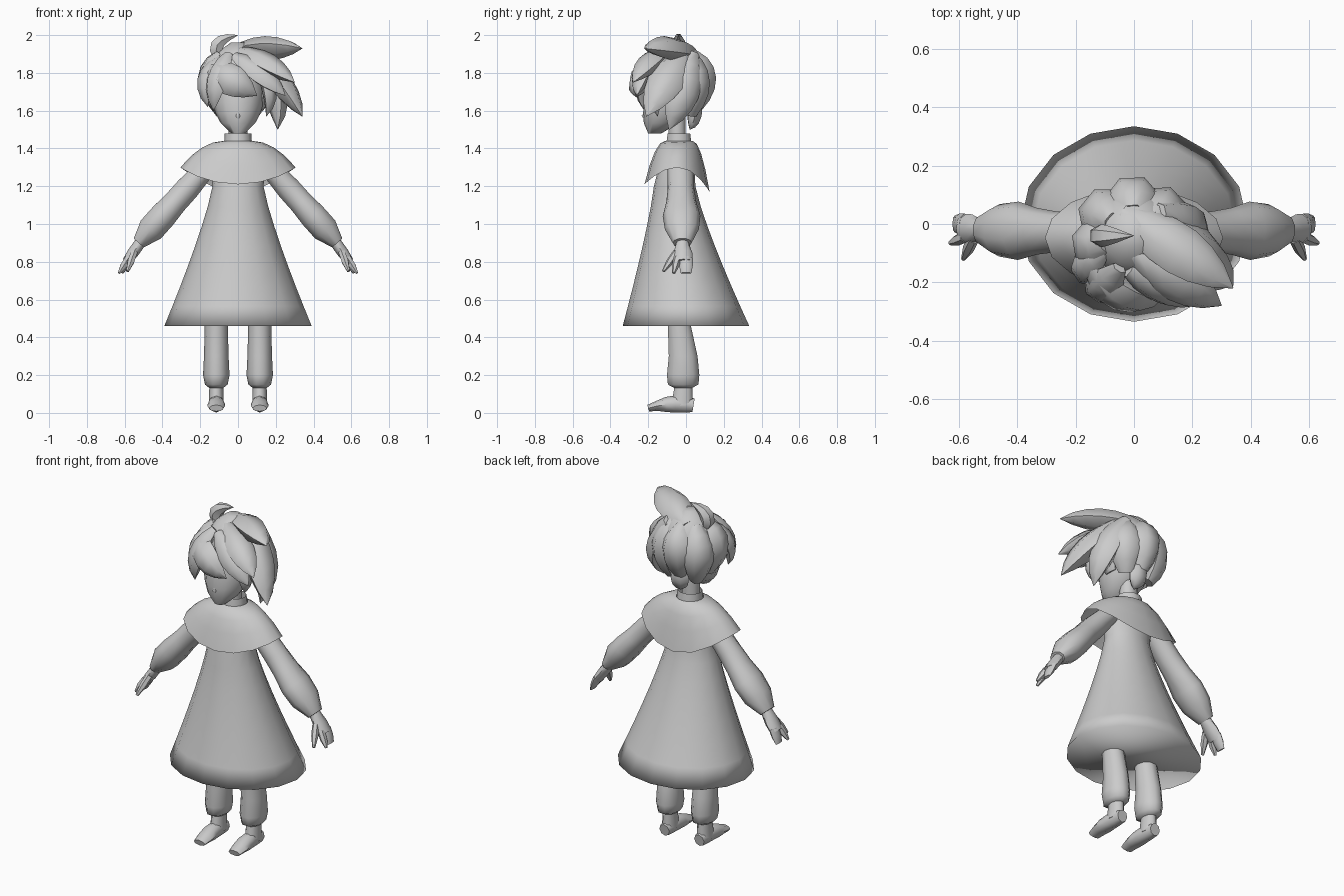
import bpy, math
from mathutils import Vector

if "Cube" in bpy.data.objects:
    bpy.data.objects.remove(bpy.data.objects["Cube"])

tone = (0.6, 0.6, 0.6, 1)
grey = bpy.data.materials.new("soft_grey")
grey.use_nodes = True
grey.diffuse_color = tone
grey.node_tree.nodes["Principled BSDF"].inputs["Base Color"].default_value = tone

ACROSS = Vector((1, 0, 0))
DEEP = Vector((0, 1, 0))
HEAD = Vector((0, -0.05, 1.72))


def mix(a, b, t):
    return a + (b - a) * t


def steps(count):
    return [i / count for i in range(count + 1)]


def build(name, rings, mirror=False, capped=True, angle=55):
    """Skin a list of equal point rings into a smooth shaded object."""
    n = len(rings[0])
    verts = [point for ring in rings for point in ring]
    faces = []
    for start in range(0, len(verts) - n, n):
        for j in range(n):
            k = (j + 1) % n
            faces.append((start + j, start + k, start + n + k, start + n + j))
    if capped:
        faces.append(tuple(reversed(range(n))))
        faces.append(tuple(range(len(verts) - n, len(verts))))
    mesh = bpy.data.meshes.new(name)
    mesh.from_pydata(verts, [], faces)
    mesh.materials.append(grey)
    part = bpy.data.objects.new(name, mesh)
    bpy.context.collection.objects.link(part)
    bpy.ops.object.select_all(action="DESELECT")
    part.select_set(True)
    bpy.context.view_layer.objects.active = part
    bpy.ops.object.shade_smooth_by_angle(angle=math.radians(angle))
    if mirror:
        part.modifiers.new("Mirror", "MIRROR")


def ellipse(center, u, v, n):
    angles = [math.tau * j / n for j in range(n)]
    return [center + u * math.cos(a) + v * math.sin(a) for a in angles]


def stack(name, levels, n=10, x=0, **options):
    """Level rings given as (height, half width, front, back)."""
    rings = []
    for height, half, front, back in levels:
        center = Vector((x, (front + back) / 2, height))
        rings.append(ellipse(center, ACROSS * half, DEEP * (back - front) / 2, n))
    build(name, rings, **options)


def sweep(name, start, end, side, widths, depths, bend=None, n=8, **options):
    """Rings along a curve from start to end, pulled towards bend."""
    start, end = Vector(start), Vector(end)
    bend = Vector(bend) if bend else (start + end) / 2
    rings = []
    for t, width, depth in zip(steps(len(widths) - 1), widths, depths):
        center = mix(mix(start, bend, t), mix(bend, end, t), t)
        along = mix(bend - start, end - bend, t).normalized()
        u = (side - along * side.dot(along)).normalized()
        rings.append(ellipse(center, u * width, along.cross(u) * depth, n))
    build(name, rings, **options)


def scaled(size, shape):
    return [size * part for part in shape]


def egg(name, low, high, half, y, lean, n=12):
    """Rounded head form whose lower end leans forward."""
    levels = []
    for t in steps(8):
        swell = math.sqrt(math.sin(math.pi * mix(0.02, 0.98, t)))
        middle = y - lean * (1 - t) ** 3
        levels.append((mix(low, high, t), half * swell, middle - half * swell, middle + half * swell))
    stack(name, levels, n)


def leaf(size, finish):
    """Swelling then tapering widths; finish near one gives a sharp point."""
    return [size * abs(math.sin(math.pi * mix(0.1, finish, t))) ** 0.8 for t in steps(6)]


def lock(name, root, tip, size, reach=0.25, finish=0.998):
    """Hair lock that bows away from the head."""
    root, tip = Vector(root), Vector(tip)
    outward = (root + tip) / 2 - HEAD
    bend = HEAD + outward.normalized() * max(reach, outward.length + 0.04)
    side = (tip - root).cross(outward)
    sweep(name, root, tip, side, leaf(size, finish), leaf(size * 0.7, finish), bend, 6)


# Dress: closed base, flared skirt, then shoulders
dress = []
for t in steps(7):
    flare = (1 - t) ** 1.2
    dress.append((mix(0.46, 1.2, t), mix(0.135, 0.39, flare),
                  mix(-0.17, -0.335, flare), mix(0.05, 0.335, flare)))
dress += [(1.36, 0.15, -0.13, 0.04), (1.42, 0.08, -0.1, 0.03)]
stack("dress", dress, 16, angle=140)

# Shoulder cape, dipping at front and back
rings = []
for t in steps(4):
    front, back = mix(-0.11, -0.22, t), mix(0.035, 0.125, t)
    center = Vector((0, (front + back) / 2, 1.44 - 0.14 * t * t))
    ring = ellipse(center, ACROSS * mix(0.075, 0.305, t), DEEP * (back - front) / 2, 16)
    for point in ring:
        across = (point.y - center.y) * 2 / (back - front)
        point.z -= (0.11 + 0.02 * across) * (across * t) ** 2
    rings.append(ring)
build("cape", rings[::-1], capped=False)

# Neck and collar
stack("neck", [(1.4, 0.05, -0.09, 0), (1.6, 0.05, -0.1, 0)])
stack("collar", [(1.41, 0.075, -0.11, 0.035), (1.48, 0.07, -0.1, 0.025)], capped=False)

# Head, nose and scalp
egg("head", 1.48, 1.91, 0.14, -0.065, 0.1)
egg("scalp", 1.6, 1.96, 0.155, -0.04, -0.03)
nose = scaled(0.012, (0.3, 1, 0.5))
sweep("nose", (0, -0.21, 1.6), (0, -0.21, 1.55), ACROSS, nose, nose, (0, -0.24, 1.57), 6)

# Sleeves, widening to the cuff
sweep("sleeve", (0.14, -0.03, 1.33), (0.525, -0.02, 0.9), DEEP,
      scaled(0.1, (0.7, 0.7, 0.7, 0.8, 1, 0.9, 0.5)),
      scaled(0.075, (0.7, 0.8, 0.9, 0.9, 1, 1, 0.5)), n=10, mirror=True)

# Mitten hands with a separate index finger and thumb
sweep("palm", (0.49, -0.02, 0.94), (0.59, -0.015, 0.8), DEEP, scaled(0.05, (0.7, 0.7, 1, 1)),
      scaled(0.03, (1, 1, 1, 0.8)), mirror=True)
finger = scaled(0.02, (1, 1, 0.4))
sweep("fingers", (0.58, 0, 0.82), (0.615, 0, 0.74), DEEP, scaled(0.036, (1, 1, 0.8)), finger, mirror=True)
sweep("index_finger", (0.58, -0.045, 0.82), (0.63, -0.065, 0.74), DEEP, finger, finger, n=6, mirror=True)
sweep("thumb", (0.55, -0.05, 0.85), (0.585, -0.12, 0.75), DEEP, finger, finger, n=6, mirror=True)

# Trousers, ankles and feet
stack("trouser_leg", [(0.5, 0.06, -0.1, 0.02), (0.3, 0.065, -0.095, 0.065), (0.2, 0.07, -0.105, 0.075),
                      (0.15, 0.06, -0.1, 0.07), (0.13, 0.035, -0.06, 0.03)], x=0.115, mirror=True)
stack("ankle", [(0.16, 0.036, -0.06, 0.035), (0.04, 0.04, -0.08, 0.04)], x=0.115, mirror=True)
sweep("foot", (0.115, 0.04, 0.04), (0.115, -0.2, 0.025), ACROSS, scaled(0.047, (0.7, 0.8, 0.9, 1, 1, 0.8)),
      scaled(0.045, (0.8, 1, 1, 0.9, 0.6, 0.4)), (0.115, -0.08, 0.06), mirror=True)

# Curl on the crown
sweep("crown_curl", (-0.08, -0.04, 1.85), (0, -0.04, 2), DEEP, leaf(0.04, 0.998), leaf(0.04, 0.998),
      (-0.18, -0.04, 1.97), 6)

# Spikes swept to one side
lock("top_spike", (-0.04, 0.04, 1.9), (0.34, -0.22, 1.93), 0.09)
lock("upper_spike", (0, -0.1, 1.92), (0.3, -0.28, 1.75), 0.075)
lock("middle_spike", (-0.02, -0.16, 1.89), (0.25, -0.26, 1.68), 0.07)
lock("side_spike", (0.07, 0, 1.92), (0.34, -0.21, 1.57), 0.1)
lock("low_side_spike", (0.09, 0.04, 1.9), (0.21, -0.09, 1.5), 0.09)
lock("temple_spike", (0.1, -0.12, 1.85), (0.15, -0.15, 1.57), 0.05)

# Fringe
lock("main_fringe", (-0.15, -0.14, 1.82), (0.1, -0.25, 1.68), 0.085)
lock("left_fringe", (-0.05, -0.15, 1.9), (-0.13, -0.22, 1.6), 0.065)
lock("outer_fringe", (-0.1, -0.09, 1.88), (-0.16, -0.17, 1.62), 0.06)

# Rounded locks fanned around the back
for i, turn in enumerate(steps(4)):
    angle = math.pi * mix(-0.03, 1.05, turn)
    away = Vector((math.cos(angle), math.sin(angle), 0))
    root = HEAD + away * 0.1 + Vector((0, 0, 0.18))
    tip = HEAD + away * 0.11 - Vector((0, 0, 0.11 + 0.03 * (i % 2)))
    lock("back_lock_%d" % (i + 1), root, tip, 0.085, 0.22, 0.88)
lock("nape_lock", (0, 0.05, 1.68), (0.02, 0.02, 1.5), 0.06, 0.15)
